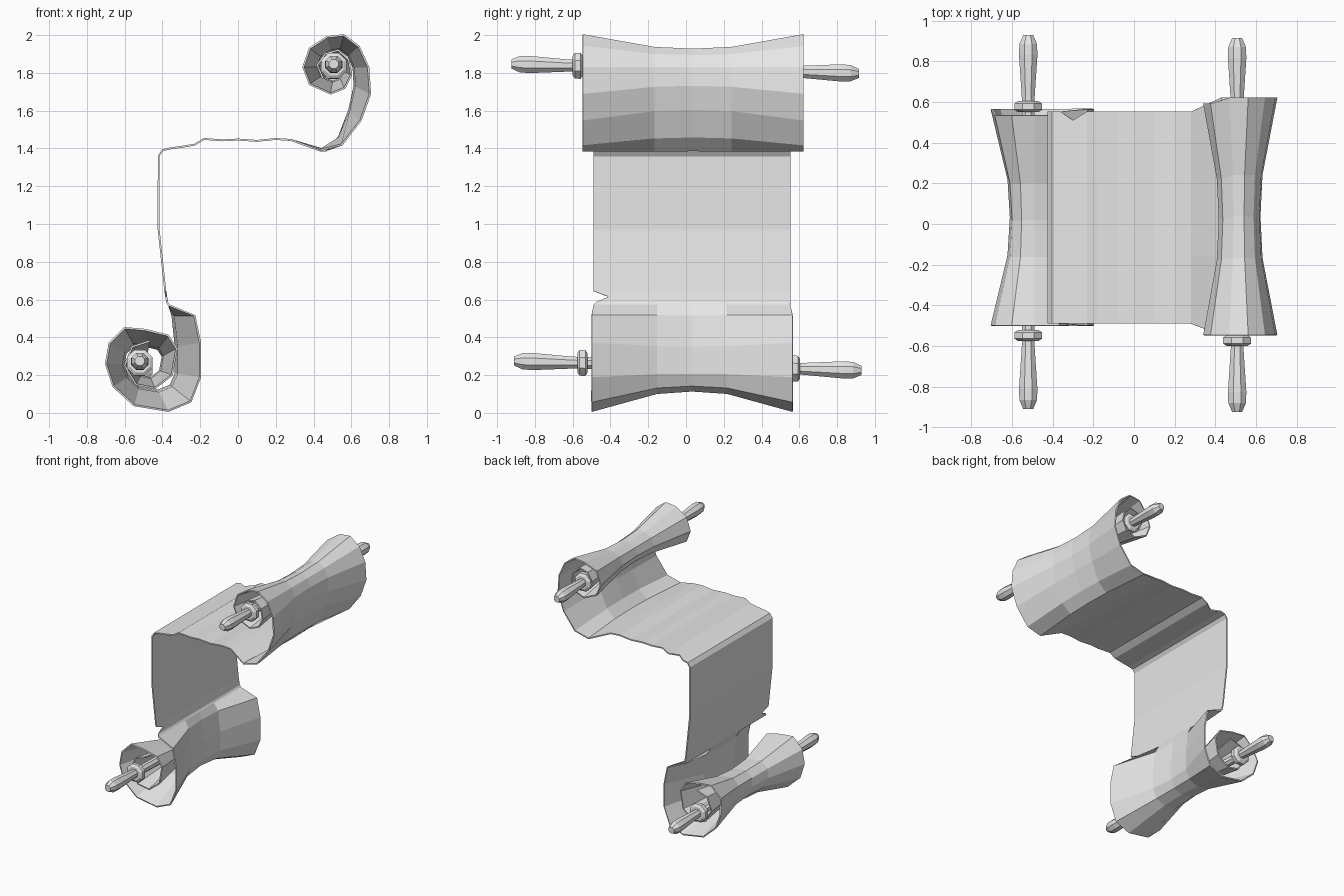
import bpy, bmesh, math

if "Cube" in bpy.data.objects:
    bpy.data.objects.remove(bpy.data.objects["Cube"])

grey = bpy.data.materials.new("plain_grey")
grey.use_nodes = True
grey.diffuse_color = (0.8, 0.8, 0.8, 1)
grey.node_tree.nodes["Principled BSDF"].inputs["Base Color"].default_value = (0.8, 0.8, 0.8, 1)


def finish(bm, name):
    bmesh.ops.recalc_face_normals(bm, faces=bm.faces)
    mesh = bpy.data.meshes.new(name)
    bm.to_mesh(mesh)
    bm.free()
    mesh.materials.append(grey)
    obj = bpy.data.objects.new(name, mesh)
    bpy.context.collection.objects.link(obj)
    return obj


def bridge(bm, a, b, closed=False):
    for i in range(len(a) if closed else len(a) - 1):
        j = (i + 1) % len(a)
        bm.faces.new((a[i], a[j], b[j], b[i]))


# Parchment cross-section at its flared ends: lower curl, hanging sheet, upper curl
lower = [(-.23, .515), (-.2, .37), (-.2, .19), (-.25, .06), (-.37, .01), (-.55, .04),
         (-.66, .14), (-.7, .26), (-.68, .37), (-.6, .45), (-.49, .44), (-.37, .41),
         (-.325, .34), (-.35, .2), (-.44, .13), (-.54, .15), (-.6, .25), (-.56, .35), (-.47, .38)]
sheet = [(-.365, .57), (-.375, .585), (-.38, .615), (-.385, .645), (-.42, .97), (-.42, 1.36),
         (-.4, 1.39), (-.36, 1.4), (-.3, 1.408), (-.23, 1.42), (-.18, 1.45), (-.08, 1.443),
         (0, 1.447), (.1, 1.44), (.2, 1.45), (.28, 1.445)]
upper = [(.43, 1.39), (.55, 1.42), (.65, 1.55), (.7, 1.69), (.69, 1.83), (.64, 1.94),
         (.56, 2), (.47, 1.99), (.38, 1.93), (.345, 1.83), (.38, 1.74), (.49, 1.69),
         (.565, 1.72), (.6, 1.79), (.585, 1.87), (.53, 1.92), (.46, 1.9), (.42, 1.84), (.45, 1.77)]
PINCH = 0.45
STATIONS = [(-1, 1), (-.35, .12), (0, 0), (.35, .12), (1, 1)]


def curl_rows(points, axis, front, back, ramp):
    """Rows of a curl that narrows toward its axis at mid length."""
    rows = []
    for i, (x, z) in enumerate(points):
        pz = min(PINCH, ramp * i)
        y1 = back if i < 8 else back - 0.03
        row = []
        for t, w in STATIONS:
            y = (front + y1) / 2 + t * (y1 - front) / 2
            k = 1 - w
            row.append((x + (axis[0] - x) * PINCH * k, y, z + (axis[1] - z) * pz * k))
        rows.append(row)
    return rows


def sheet_rows():
    front_tears = {1: -.475, 2: -.41}
    back_tears = {8: .51}
    rows = []
    for i, (x, z) in enumerate(sheet):
        y0, y1 = front_tears.get(i, -.49), back_tears.get(i, .552)
        rows.append([(x, y0 if t == -1 else y1 if t == 1 else .03 + t * .52, z)
                     for t, w in STATIONS])
    return rows


bm = bmesh.new()
path = curl_rows(lower, (-.49, .25), -.5, .565, .15)[::-1] + sheet_rows()
path += curl_rows(upper, (.515, 1.83), -.547, .622, .1)
loops = [[bm.verts.new(p) for p in row] for row in path]
for a, b in zip(loops, loops[1:]):
    bridge(bm, a, b)
parchment = finish(bm, "parchment")
solid = parchment.modifiers.new("thickness", "SOLIDIFY")
solid.thickness = 0.01
solid.offset = 0


def turned(name, rings, x, z_mid, tilt):
    """Eight-sided turned part along y, from (y, radius) rings."""
    bm = bmesh.new()
    loops = []
    for y, r in rings:
        loops.append([bm.verts.new((x + r * math.cos(a), y, z_mid + tilt * y + r * math.sin(a)))
                      for a in (math.tau * (i + .5) / 8 for i in range(8))])
    for a, b in zip(loops, loops[1:]):
        bridge(bm, a, b, True)
    bm.faces.new(loops[0])
    bm.faces.new(loops[-1])
    return finish(bm, name)


# Rods with knob handles at both ends, and a collar beside each handle
HANDLE = [(0, .026), (.045, .047), (.1, .049), (.31, .034)]
COLLAR = [(0, .055), (.012, .074), (.042, .074), (.054, .055)]
for label, x, z, y0, y1, collars in (
        ("lower", -.52, .25, -.91, .93, (-.575, .55)),
        ("upper", .507, 1.822, -.925, .915, (-.6, .54))):
    rings = [(y0 + d, r) for d, r in HANDLE] + [(y1 - d, r) for d, r in HANDLE[::-1]]
    turned(label + "_rod", rings, x, z, -.027)
    for side, y in zip(("front", "back"), collars):
        turned(label + "_" + side + "_collar", [(y + d, r) for d, r in COLLAR], x, z, -.027)
